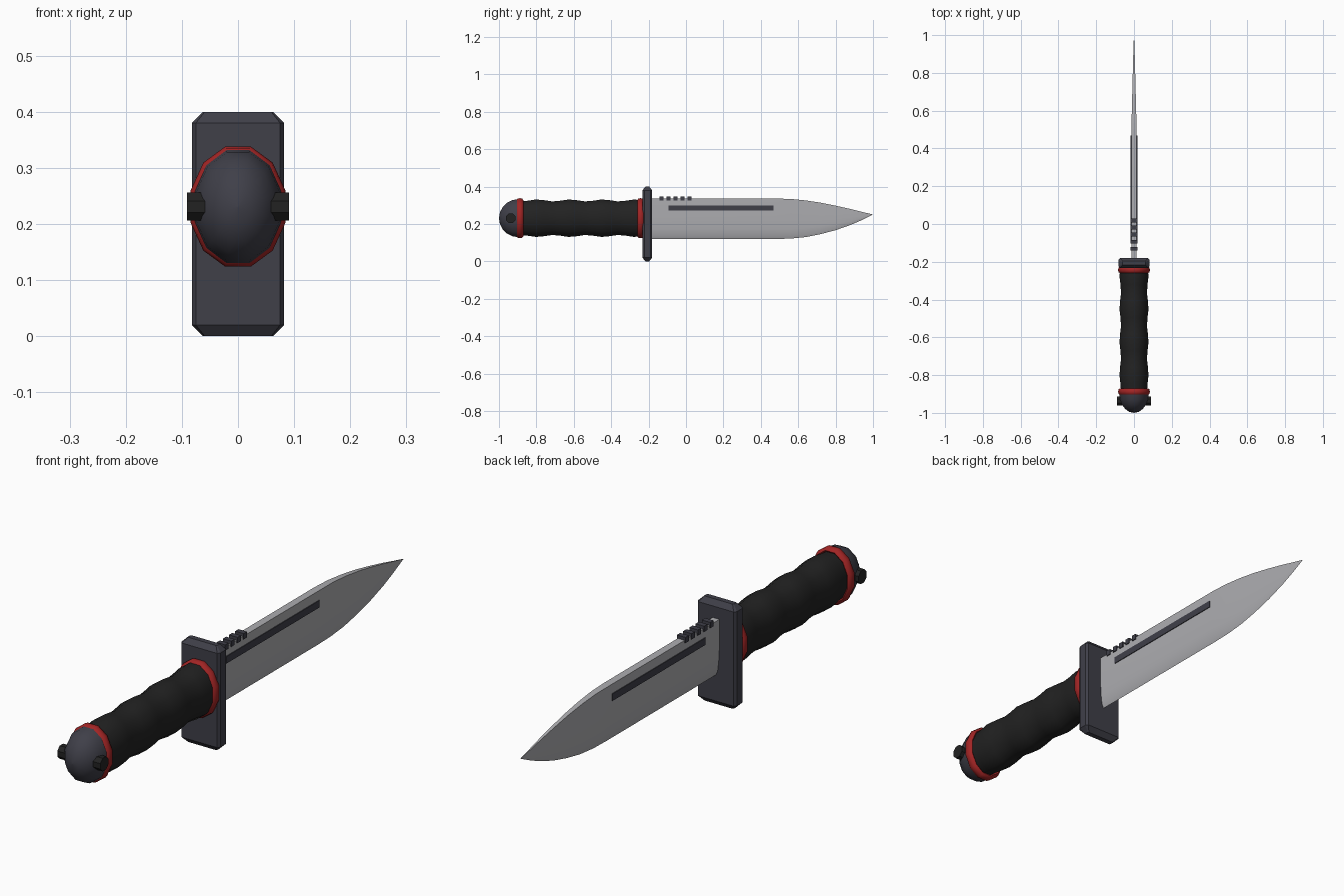
import bpy, bmesh, math
from mathutils import Matrix

if "Cube" in bpy.data.objects:
    bpy.data.objects.remove(bpy.data.objects["Cube"])

ZC = 0.231            # height of the handle axis
RX, RZ = 0.085, 0.111  # handle ellipse radii


def mat(name, c):
    m = bpy.data.materials.new(name)
    m.diffuse_color = (*c, 1)
    m.use_nodes = True
    m.node_tree.nodes["Principled BSDF"].inputs["Base Color"].default_value = m.diffuse_color
    return m


STEEL = mat("blade steel", (0.42, 0.42, 0.44))
SLATE = mat("dark slate metal", (0.05, 0.05, 0.066))
RUBBER = mat("black grip", (0.016, 0.016, 0.016))
RED = mat("red band", (0.36, 0.018, 0.018))


def finish(bm, name, material, angle=None):
    bmesh.ops.remove_doubles(bm, verts=bm.verts, dist=1e-5)
    bmesh.ops.recalc_face_normals(bm, faces=bm.faces)
    me = bpy.data.meshes.new(name)
    bm.to_mesh(me)
    bm.free()
    ob = bpy.data.objects.new(name, me)
    bpy.context.collection.objects.link(ob)
    me.materials.append(material)
    if angle:
        bpy.ops.object.select_all(action='DESELECT')
        ob.select_set(True)
        bpy.context.view_layer.objects.active = ob
        bpy.ops.object.shade_smooth_by_angle(angle=math.radians(angle))
    return ob


def loft(rings, name, material, angle=None, closed=False):
    """Skin a list of equal-length vertex rings."""
    bm = bmesh.new()
    vs = [[bm.verts.new(p) for p in r] for r in rings]
    n = len(rings[0])
    pairs = list(zip(vs, vs[1:])) + ([(vs[-1], vs[0])] if closed else [])
    for a, b in pairs:
        for i in range(n):
            j = (i + 1) % n
            bm.faces.new((a[i], a[j], b[j], b[i]))
    if not closed:
        bm.faces.new(vs[0])
        bm.faces.new(vs[-1])
    return finish(bm, name, material, angle)


def oval(y, s, n=12, grow=0.0):
    """Twelve-sided ellipse across the handle axis."""
    a = [2 * math.pi * (i + 0.5) / n for i in range(n)]
    return [((RX * s + grow) * math.sin(t), y, ZC + (RZ * s + grow) * math.cos(t)) for t in a]


def box(name, material, x, y, z):
    bm = bmesh.new()
    bmesh.ops.create_cube(bm, size=1)
    for v in bm.verts:
        v.co = [r[0] if c < 0 else r[1] for r, c in zip((x, y, z), v.co)]
    return finish(bm, name, material)


# Grip: four gentle swells
P = 0.175
ys = [-0.89 + i * P / 4 for i in range(15)] + [-0.225]
loft([oval(y, 0.885 + 0.05 * math.cos(2 * math.pi * (y + 0.62) / P)) for y in ys],
     "grip", RUBBER, 50)

# Red bands: flattened rings at both ends of the grip
for name, yc in (("rear_band", -0.888), ("front_band", -0.243)):
    loft([oval(yc + 0.018 * math.cos(t), 0.90, grow=0.0085 + 0.011 * math.sin(t) - 0.0085 + 0.0)
          for t in [k * math.pi / 4 for k in range(8)]], name, RED, 50, closed=True)

# Pommel: half ellipsoid
cap = [(-0.895 - 0.105 * math.sin(t), 0.95 * math.cos(t))
       for t in [math.radians(d) for d in (0, 18, 36, 54, 72, 89.9)]]
loft([oval(y, s) for y, s in cap], "pommel", SLATE, 50)

# Pommel studs
for side, s in (("left", -1), ("right", 1)):
    bm = bmesh.new()
    bmesh.ops.create_cone(bm, cap_ends=True, segments=8, radius1=0.027, radius2=0.027, depth=0.05,
                          matrix=Matrix.Translation((s * 0.066, -0.937, ZC)) @
                          Matrix.Rotation(math.pi / 2, 4, 'Y') @ Matrix.Rotation(math.pi / 8, 4, 'Z'))
    finish(bm, "stud_" + side, RUBBER)


# Guard: upright block with chamfered edges
def plan(x, y, c, d, z):
    pts = [(x, y - d), (x - c, y), (c - x, y), (-x, y - d), (-x, d - y), (c - x, -y), (x - c, -y), (x, d - y)]
    return [(px, py - 0.207, z) for px, py in pts]


loft([plan(0.062, 0.010, 0.003, 0.003, 0), plan(0.082, 0.026, 0.007, 0.010, 0.02),
      plan(0.082, 0.026, 0.007, 0.010, 0.38), plan(0.062, 0.010, 0.003, 0.003, 0.40)],
     "guard", SLATE)

# Blade: stations of (y, spine height, edge height, half thickness)
stations = [(-0.20, .336, .12, .0145), (0.48, .336, .12, .0145), (0.56, .334, .122, .0125),
            (0.64, .326, .130, .0105), (0.72, .314, .146, .0085), (0.80, .298, .167, .0065),
            (0.88, .280, .195, .0045), (0.94, .265, .221, .0025), (0.998, .2515, .2495, .0004)]
rings = []
for y, top, low, t in stations:
    h = top - low
    half = [(t, top), (t, low + 0.5 * h), (t * 0.8, low + 0.25 * h), (t * 0.5, low + 0.08 * h)]
    rings.append([(x, y, z) for x, z in half] + [(0, y, low)] + [(-x, y, z) for x, z in reversed(half)])
loft(rings, "blade", STEEL, 35)

# Groove strips on both faces of the blade
for side, s in (("left", -1), ("right", 1)):
    box("groove_" + side, SLATE, sorted((s * 0.010, s * 0.0175)), (-0.094, 0.468), (0.273, 0.300))

# Spine teeth
for i in range(5):
    y = -0.131 + 0.0375 * i
    box(f"spine_tooth_{i + 1}", SLATE, (-0.018, 0.018), (y - 0.010, y + 0.010), (0.326, 0.348))
